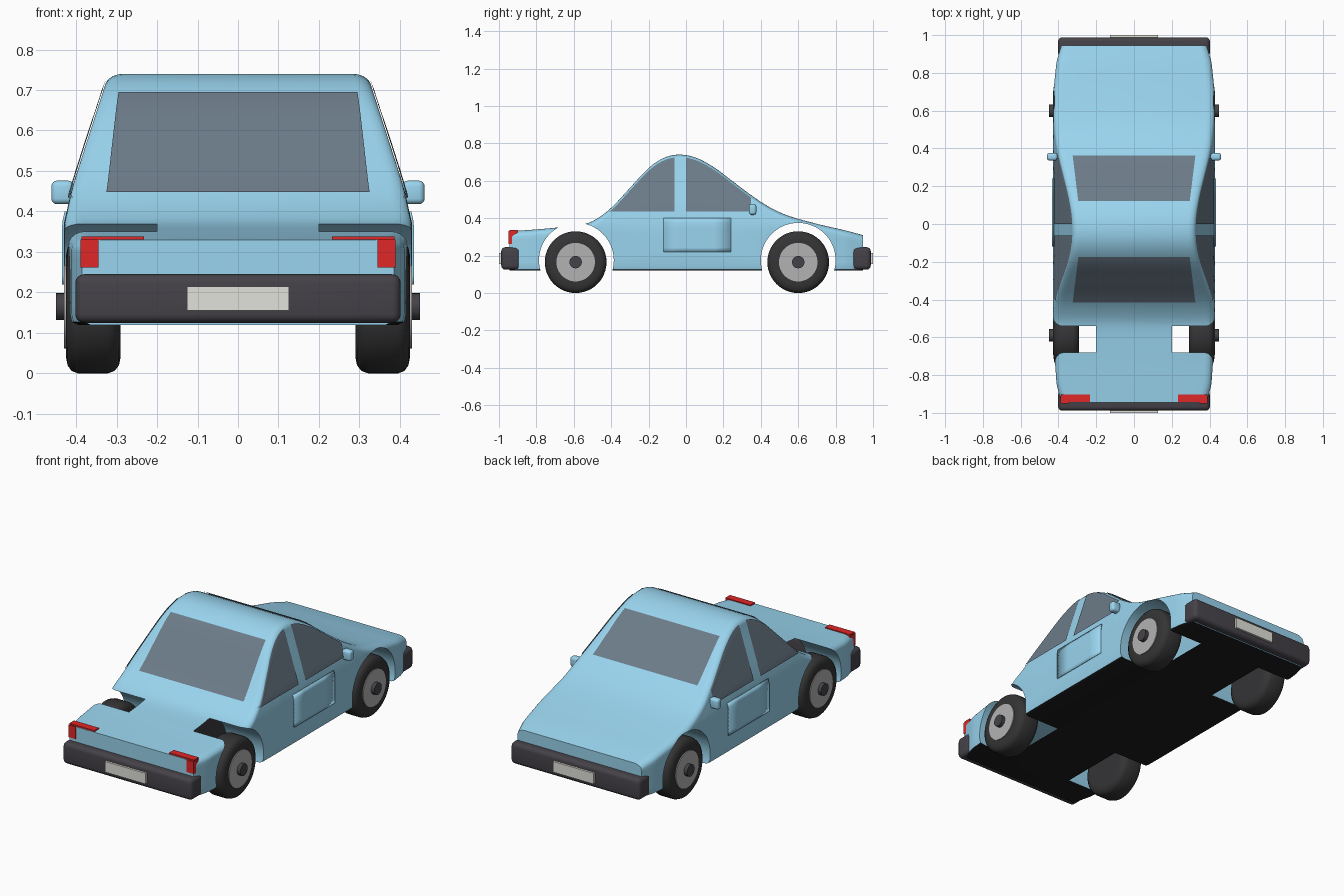
import bpy, bmesh, math
from mathutils import Vector

if "Cube" in bpy.data.objects:
    bpy.data.objects.remove(bpy.data.objects["Cube"])


def material(name, rgb):
    m = bpy.data.materials.new(name)
    m.diffuse_color = (*rgb, 1)
    m.use_nodes = True
    m.node_tree.nodes["Principled BSDF"].inputs["Base Color"].default_value = m.diffuse_color
    return m


BLUE = material("paint", (0.32, 0.66, 0.86))
BLACK = material("underside", (0.012, 0.012, 0.014))
GLASS = material("glass", (0.15, 0.20, 0.25))
RUBBER = material("rubber", (0.035, 0.035, 0.037))
BUMPER = material("bumper", (0.06, 0.055, 0.065))
RED = material("red_lens", (0.75, 0.02, 0.02))
PLATE = material("plate", (0.75, 0.76, 0.70))
RIM = material("rim", (0.45, 0.45, 0.45))

# Roofline (y, z) and half-width (y, x) of the body
TOP = [(-0.945, .33), (-.8, .34), (-.68, .351), (-.54, .369), (-.48, .395), (-.4, .455),
       (-.3, .562), (-.2, .668), (-.12, .722), (-.04, .74), (.05, .725), (.15, .672), (.25, .597),
       (.35, .522), (.45, .457), (.55, .412), (.7, .37), (.85, .335), (.945, .31)]
WIDTH = [(-.945, .385), (-.85, .41), (-.6, .427), (-.3, .43), (.4, .43), (.7, .427),
         (.86, .41), (.945, .385)]
TUMBLE = [(0, 0), (.37, 0), (.45, -.018), (.72, -.105), (.8, -.14)]


def interp(pts, t, smooth=False):
    t = min(max(t, pts[0][0]), pts[-1][0])
    i = max(k for k in range(len(pts) - 1) if pts[k][0] <= t)
    (x0, y0), (x1, y1) = pts[i], pts[i + 1]
    h, u = x1 - x0, (t - x0) / (x1 - x0)
    if not smooth:
        return y0 + (y1 - y0) * u

    def slope(k):
        a, b = pts[max(k - 1, 0)], pts[min(k + 1, len(pts) - 1)]
        return (b[1] - a[1]) / (b[0] - a[0])
    return ((2*u**3 - 3*u*u + 1) * y0 + (u**3 - 2*u*u + u) * h * slope(i)
            + (3*u*u - 2*u**3) * y1 + (u**3 - u*u) * h * slope(i + 1))


def roof(y):
    return interp(TOP, y, True)


CW, CH = .045, .03  # rounded shoulder size


def side_x(y, z):
    zc = roof(y) - CH
    x = interp(WIDTH, y) + interp(TUMBLE, min(z, zc))
    if z > zc:
        s = min((z - zc) / CH, 1)
        x -= CW * (1 - math.sqrt(1 - s * s))
    return x


def top_z(x, y):
    zt = roof(y)
    s = (abs(x) - side_x(y, zt)) / CW
    return zt if s <= 0 else zt - CH * (1 - math.sqrt(max(0, 1 - s * s)))


def finish(name, bm, mats, angle=35):
    me = bpy.data.meshes.new(name)
    bm.to_mesh(me)
    bm.free()
    ob = bpy.data.objects.new(name, me)
    bpy.context.collection.objects.link(ob)
    for m in mats:
        me.materials.append(m)
    activate(ob)
    bpy.ops.object.shade_smooth_by_angle(angle=math.radians(angle))
    return ob


def activate(ob):
    bpy.ops.object.select_all(action='DESELECT')
    ob.select_set(True)
    bpy.context.view_layer.objects.active = ob


def box(name, x, y, z, mat, bevel=0):
    bm = bmesh.new()
    bmesh.ops.create_cube(bm, size=1)
    for v in bm.verts:
        v.co = [(a + b) / 2 + c * (b - a) for (a, b), c in zip((x, y, z), v.co)]
    if bevel:
        bmesh.ops.bevel(bm, geom=bm.edges[:], offset=bevel, segments=4, profile=.5, affect='EDGES')
    return finish(name, bm, [mat])


def patch(name, f, nu, nv, mat):
    """Sheet f(u, v) lying just outside the body."""
    bm = bmesh.new()
    g = [[bm.verts.new(f(i / nu, j / nv)) for j in range(nv + 1)] for i in range(nu + 1)]
    for i in range(nu):
        for j in range(nv):
            bm.faces.new((g[i][j], g[i+1][j], g[i+1][j+1], g[i][j+1]))
    bm.normal_update()
    if sum(fc.normal.dot(fc.calc_center_median() - Vector((0, 0, .2))) for fc in bm.faces) < 0:
        bmesh.ops.reverse_faces(bm, faces=bm.faces[:])
    return finish(name, bm, [mat])


def lathe(name, prof, side, y, z, mat, n=48):
    """Spin (x, radius) points about the axle."""
    bm = bmesh.new()
    rings = [[bm.verts.new((side * x, y + r * math.cos(2*math.pi*k/n), z + r * math.sin(2*math.pi*k/n)))
              for k in range(n)] for x, r in prof]
    for a, b in zip(rings, rings[1:]):
        for k in range(n):
            bm.faces.new((a[k], a[(k+1) % n], b[(k+1) % n], b[k]))
    bm.faces.new(rings[0])
    bm.faces.new(rings[-1])
    bmesh.ops.recalc_face_normals(bm, faces=bm.faces[:])
    return finish(name, bm, [mat] if mat else [])


# Body: lofted cross-sections, black floor
bm = bmesh.new()
rings = []
NY = 72
for i in range(NY + 1):
    y = -.945 + 1.89 * i / NY
    zt, w = roof(y), interp(WIDTH, y)
    zc = zt - CH
    half = [(w - .02, .12), (w - .004, .127)]
    half += [(side_x(y, z), z) for z in (.145 + (zc - .145) * k / 8 for k in range(9))]
    xc = side_x(y, zc)
    half += [(xc - CW * (1 - math.cos(a)), zc + CH * math.sin(a))
             for a in (math.pi / 2 * k / 5 for k in range(1, 6))]
    ring = half + [(-x, z) for x, z in reversed(half)]
    rings.append([bm.verts.new((x, y, z)) for x, z in ring])
n = len(rings[0])
for a, b in zip(rings, rings[1:]):
    for k in range(n):
        f = bm.faces.new((a[k], a[(k+1) % n], b[(k+1) % n], b[k]))
        f.material_index = 1 if k in (0, n - 1, n - 2) else 0
bm.faces.new(rings[0])
bm.faces.new(rings[-1])
bmesh.ops.recalc_face_normals(bm, faces=bm.faces[:])
body = finish("body", bm, [BLUE, BLACK])

# Wheel arches cut out of the shell
for y in (-.586, .60):
    for s in (-1, 1):
        cutter = lathe("arch_cutter", [(.2, .2), (.6, .2)], s, y, .175, BLUE, 64)
        cutter.hide_render = True
        activate(body)
        mod = body.modifiers.new("arch", 'BOOLEAN')
        mod.operation, mod.solver, mod.object = 'DIFFERENCE', 'EXACT', cutter
        bpy.ops.object.modifier_apply(modifier=mod.name)
        bpy.data.objects.remove(cutter)
bm = bmesh.new()
bm.from_mesh(body.data)
inner = [f for f in bm.faces if all(abs(abs(v.co.x) - .2) < .001 for v in f.verts)
         and abs(f.normal.x) > .9]
bmesh.ops.delete(bm, geom=inner, context='FACES')
bm.to_mesh(body.data)
bm.free()
activate(body)
bpy.ops.object.shade_smooth_by_angle(angle=math.radians(35))

# Front and rear screens
for name, y0, y1 in (("front_screen", -.412, -.172), ("rear_screen", .36, .118)):
    def screen(u, v, y0=y0, y1=y1):
        y = y0 + (y1 - y0) * v
        x = (u * 2 - 1) * (.325 - .03 * v)
        return x, y + math.copysign(.003, y0), top_z(x, y) + .004
    patch(name, screen, 24, 16, GLASS)

for s, side in ((-1, "left"), (1, "right")):
    # Side windows and door panel
    for name, y0, y1 in (("front", -.415, -.062), ("rear", 0, .348)):
        def window(u, v, y0=y0, y1=y1, s=s):
            y = y0 + (y1 - y0) * u
            z0 = .435
            z = z0 + max(0, roof(y) - .014 - z0) * v
            return s * (side_x(y, z) + .005), y, z
        patch(f"{side}_{name}_window", window, 20, 14, GLASS)

    def door(u, v, s=s):
        y, z = -.12 + .36 * u, .22 + .18 * v
        return s * (side_x(y, z) + .005), y, z
    panel = patch(f"{side}_door_panel", door, 4, 8, BLUE)
    panel.modifiers.new("thickness", 'SOLIDIFY').thickness = .006

    # Mirror and corner lights
    box(f"{side}_mirror", sorted((s * .405, s * .461)), (.336, .376), (.418, .476), BLUE, .014)
    box(f"{side}_light", sorted((s * .345, s * .389)), (-.949, -.91), (.262, .331), RED)
    box(f"{side}_light_top", sorted((s * .232, s * .387)), (-.943, -.902), (.318, .338), RED)

    # Wheels
    for y, end in ((-.59, "front"), (.60, "rear")):
        tyre = [(.29, .11), (.29, .125), (.294, .145), (.305, .159), (.322, .165), (.395, .165),
                (.411, .159), (.421, .145), (.425, .125), (.425, .1)]
        lathe(f"{side}_{end}_tyre", tyre, s, y, .165, RUBBER)
        lathe(f"{side}_{end}_rim", [(.40, .103), (.430, .103)], s, y, .165, RIM)
        lathe(f"{side}_{end}_hub", [(.42, .033), (.450, .033)], s, y, .165, BUMPER, 32)

# Bumpers and blank plates
for s, end in ((-1, "front"), (1, "rear")):
    box(f"{end}_bumper", (-.402, .402), sorted((s * .885, s * .988)), (.125, .245), BUMPER, .022)
    box(f"{end}_plate", (-.126, .126), sorted((s * .97, s * 1.0)), (.155, .215), PLATE)
